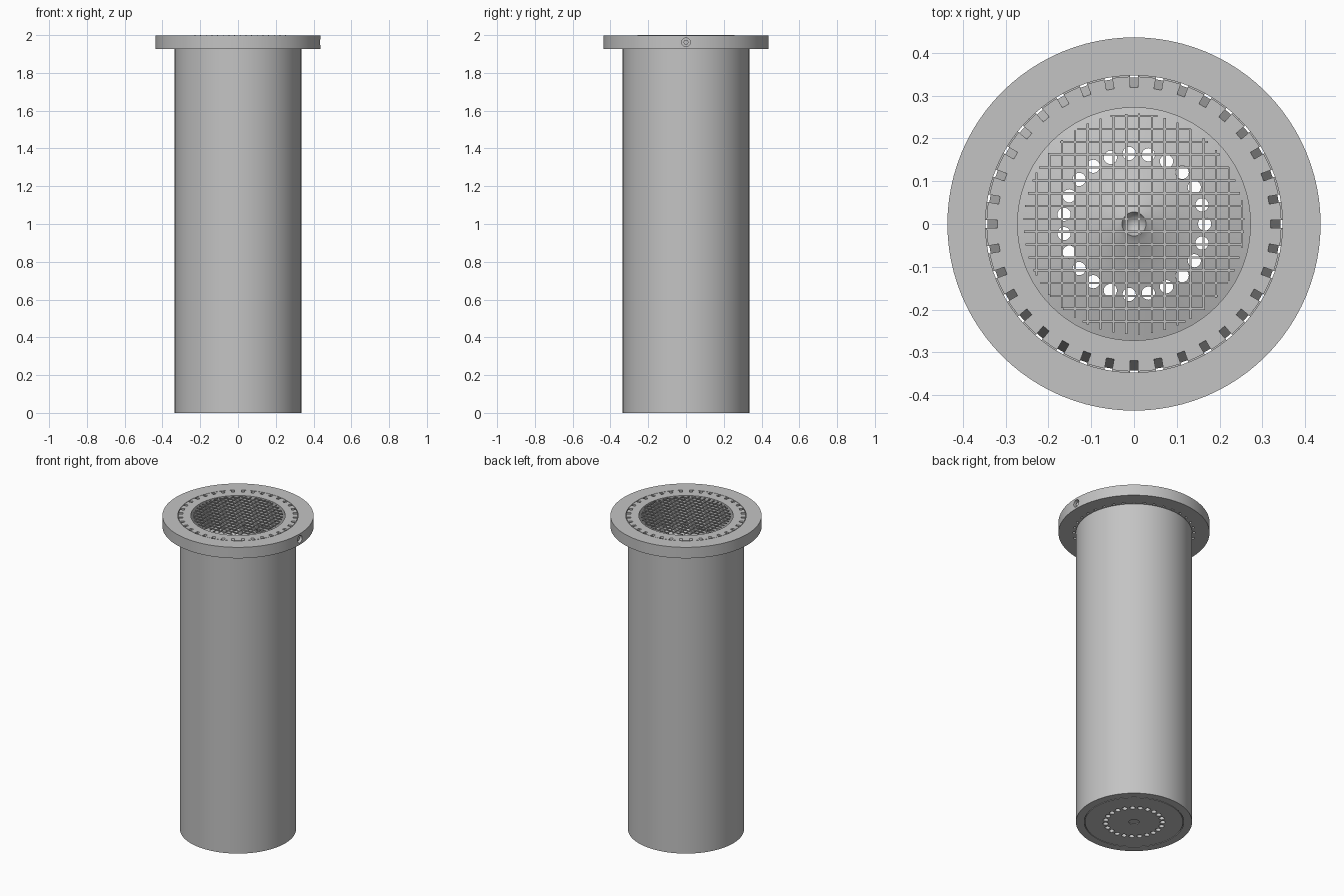
import bpy, bmesh, math
from mathutils import Matrix, Vector

cube = bpy.data.objects.get("Cube")
if cube:
    bpy.data.objects.remove(cube, do_unlink=True)

grey = bpy.data.materials.new("plain_grey")
grey.use_nodes = True
colour = (0.55, 0.55, 0.55, 1)
grey.diffuse_color = colour
grey.node_tree.nodes["Principled BSDF"].inputs["Base Color"].default_value = colour

TOP = 1.997


def make_object(name, bm):
    bmesh.ops.recalc_face_normals(bm, faces=bm.faces)
    mesh = bpy.data.meshes.new(name)
    bm.to_mesh(mesh)
    bm.free()
    mesh.materials.append(grey)
    obj = bpy.data.objects.new(name, mesh)
    bpy.context.collection.objects.link(obj)
    return obj


def smooth(obj):
    bpy.ops.object.select_all(action="DESELECT")
    obj.select_set(True)
    bpy.context.view_layer.objects.active = obj
    bpy.ops.object.shade_smooth_by_angle(angle=math.radians(30))


def revolve(name, profile, steps=96):
    bm = bmesh.new()
    verts = [bm.verts.new((r, 0, z)) for r, z in profile]
    edges = [bm.edges.new(pair) for pair in zip(verts, verts[1:])]
    bmesh.ops.spin(bm, geom=verts + edges, cent=(0, 0, 0), axis=(0, 0, 1),
                   angle=math.tau, steps=steps)
    bmesh.ops.remove_doubles(bm, verts=bm.verts, dist=1e-5)
    return make_object(name, bm)


def add_cylinder(bm, radius, depth, matrix, segments=20):
    bmesh.ops.create_cone(bm, cap_ends=True, segments=segments, radius1=radius,
                          radius2=radius, depth=depth, matrix=matrix)


def cut(target, cutter):
    cutter.hide_render = True
    mod = target.modifiers.new("cut", "BOOLEAN")
    mod.operation = "DIFFERENCE"
    mod.solver = "EXACT"
    mod.object = cutter
    bpy.context.view_layer.objects.active = target
    bpy.ops.object.modifier_apply(modifier=mod.name)
    bpy.data.objects.remove(cutter, do_unlink=True)


# Barrel, flange and raised conical floor in one turned profile
body = revolve("flanged_barrel", [
    (0, 0.005), (0.03, 0.005), (0.03, 0),
    (0.283, 0), (0.283, 0.005), (0.287, 0.005), (0.287, 0),
    (0.335, 0), (0.335, 1.927), (0.436, 1.927), (0.436, TOP),
    (0.347, TOP), (0.347, 1.985), (0.3445, 1.985), (0.3445, TOP),
    (0.272, TOP), (0.272, 1.82), (0.2, 1.842), (0.13, 1.863),
    (0.042, 1.89), (0.028, 1.9), (0, 1.84)])

# Ring of drain bores through the barrel
bm = bmesh.new()
for i in range(23):
    a = math.tau * i / 23
    add_cylinder(bm, 0.0155, 2.2, Matrix.Translation(
        (0.165 * math.cos(a), 0.165 * math.sin(a), 1)))
cut(body, make_object("bore_cutter", bm))

# Ring of slanted slots through the flange
bm = bmesh.new()
section = [(0.317, 2.003), (0.346, 2.003), (0.353, 1.92), (0.344, 1.92)]
for i in range(36):
    turn = Matrix.Rotation(math.tau * i / 36, 3, "Z")
    near, far = [[bm.verts.new(turn @ Vector((r, y, z))) for r, z in section]
                 for y in (-0.009, 0.009)]
    bm.faces.new(near)
    bm.faces.new(far[::-1])
    for j in range(4):
        k = (j + 1) % 4
        bm.faces.new((near[k], near[j], far[j], far[k]))
cut(body, make_object("slot_cutter", bm))

# Screw hole in the flange edge
bm = bmesh.new()
sideways = Matrix.Rotation(math.pi / 2, 4, "Y")
add_cylinder(bm, 0.023, 0.1, Matrix.Translation((0.44, 0, 1.962)) @ sideways)
cut(body, make_object("side_hole_cutter", bm))
smooth(body)

bm = bmesh.new()
add_cylinder(bm, 0.013, 0.04, Matrix.Translation((0.405, 0, 1.962)) @ sideways)
smooth(make_object("side_screw", bm))

# Square wire screen trimmed to a circle
bm = bmesh.new()
for k in range(17):
    offset = -0.228 + 0.03 * k
    length = 2 * math.sqrt(0.258 ** 2 - offset ** 2)
    for place, size in (((offset, 0, 1.997), (0.005, length, 0.006)),
                        ((0, offset, 1.994), (length, 0.005, 0.006))):
        bmesh.ops.create_cube(bm, size=1, matrix=Matrix.Translation(place)
                              @ Matrix.Diagonal((*size, 1)))
make_object("wire_screen", bm)
